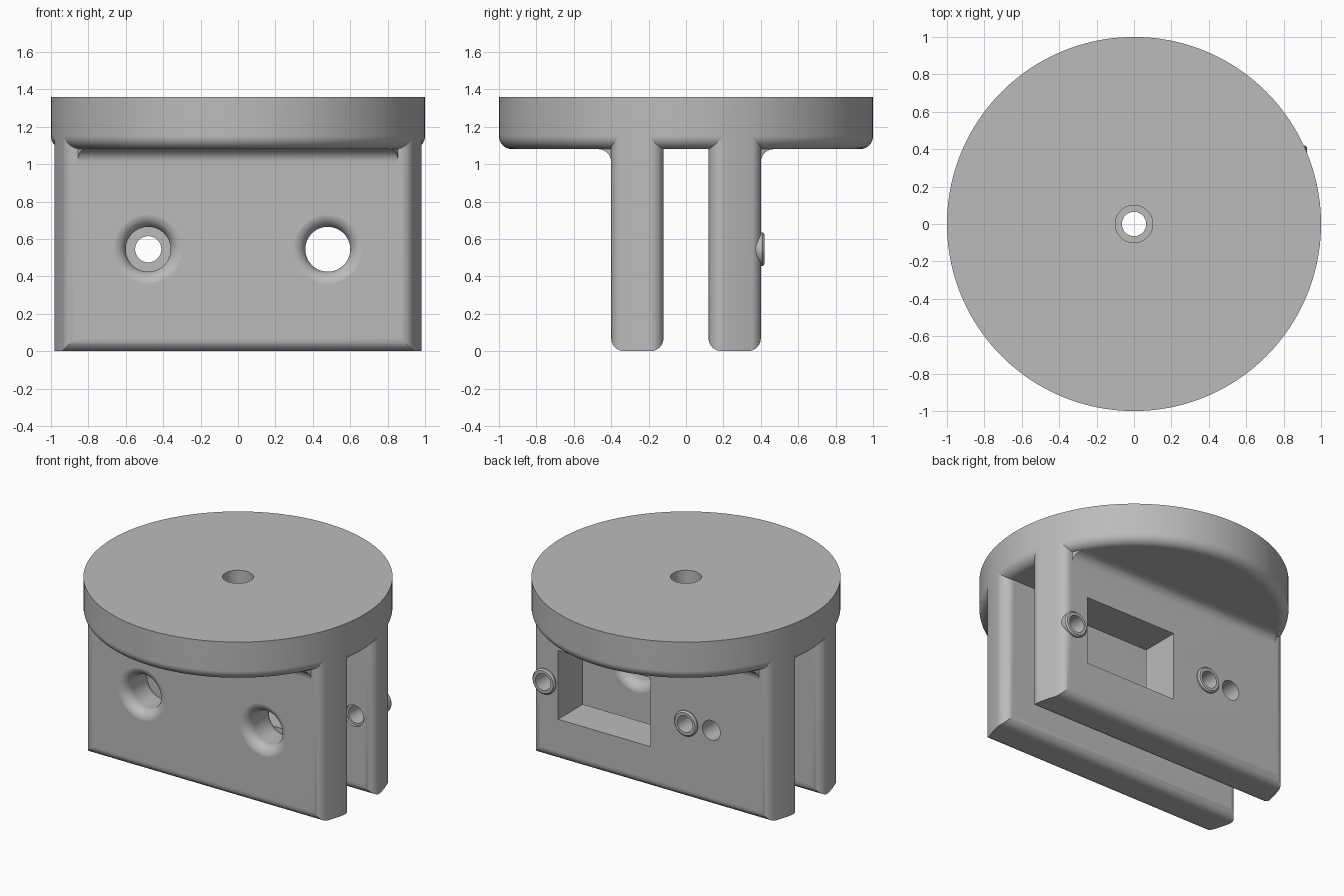
import bpy, bmesh
from math import sin, cos, atan2, sqrt, pi, radians
from mathutils import Matrix

if "Cube" in bpy.data.objects:
    bpy.data.objects.remove(bpy.data.objects["Cube"])

grey = bpy.data.materials.new("plain_grey")
grey.use_nodes = True
tone = (0.5, 0.5, 0.5, 1)
grey.diffuse_color = tone
grey.node_tree.nodes["Principled BSDF"].inputs["Base Color"].default_value = tone

F = 0.07                      # fillet radius
IN, OUT = 0.12, 0.40          # plate faces, measured from the middle of the slot
BASE, TOP = 1.08, 1.36        # underside and top of the disc
HOLE_X, HOLE_Z = 0.48, 0.545


def arc(cx, cy, r, a0, a1, n=10):
    steps = [a0 + (a1 - a0) * i / n for i in range(n + 1)]
    return [(cx + r * cos(a), cy + r * sin(a)) for a in steps]


def finish(name, bm):
    bmesh.ops.recalc_face_normals(bm, faces=bm.faces)
    mesh = bpy.data.meshes.new(name)
    bm.to_mesh(mesh)
    bm.free()
    mesh.materials.append(grey)
    ob = bpy.data.objects.new(name, mesh)
    bpy.context.collection.objects.link(ob)
    return ob


def prism(name, pts, axis, lo, hi):
    """Extrude a 2D outline along x (outline in y, z) or z (outline in x, y)."""
    bm = bmesh.new()
    place = (lambda a, b: (lo, a, b)) if axis == "x" else (lambda a, b: (a, b, lo))
    face = bm.faces.new([bm.verts.new(place(a, b)) for a, b in pts])
    new = bmesh.ops.extrude_face_region(bm, geom=[face])["geom"]
    move = (hi - lo, 0, 0) if axis == "x" else (0, 0, hi - lo)
    bmesh.ops.translate(bm, vec=move, verts=[v for v in new if isinstance(v, bmesh.types.BMVert)])
    return finish(name, bm)


def lathe(name, pts, steps, matrix=Matrix(), closed=True):
    """Spin an (r, z) profile around z, then place it."""
    bm = bmesh.new()
    vs = [bm.verts.new((r, 0, z)) for r, z in pts]
    es = [bm.edges.new(p) for p in zip(vs, vs[1:])]
    if closed:
        es.append(bm.edges.new((vs[-1], vs[0])))
    bmesh.ops.spin(bm, geom=vs + es, cent=(0, 0, 0), axis=(0, 0, 1), angle=2 * pi, steps=steps)
    bmesh.ops.remove_doubles(bm, verts=bm.verts, dist=1e-5)
    bmesh.ops.transform(bm, matrix=matrix, verts=bm.verts)
    return finish(name, bm)


def along_y(x, z):
    """Lathe axis turned to +y, through the point x, z."""
    return Matrix.Translation((x, 0, z)) @ Matrix.Rotation(radians(-90), 4, "X")


def rod(name, r, x, lo, hi):
    return lathe(name, [(0, lo), (r, lo), (r, hi), (0, hi)], 48, along_y(x, HOLE_Z), False)


def select(ob):
    bpy.ops.object.select_all(action="DESELECT")
    ob.select_set(True)
    bpy.context.view_layer.objects.active = ob


def boolean(ob, tool, operation):
    mod = ob.modifiers.new("cut", "BOOLEAN")
    mod.operation, mod.solver, mod.object = operation, "EXACT", tool
    select(ob)
    bpy.ops.object.modifier_apply(modifier=mod.name)
    bpy.data.objects.remove(tool)


def smooth(ob):
    select(ob)
    bpy.ops.object.shade_smooth_by_angle(angle=radians(30))
    mod = ob.modifiers.new("even_normals", "WEIGHTED_NORMAL")
    mod.keep_sharp = True


# Round top disc with a rounded lower rim and a counterbored centre hole
disc_profile = [(0.065, BASE)] + arc(1 - F, BASE + F, F, -pi / 2, 0)
disc_profile += [(1, TOP), (0.1, TOP), (0.1, 1.2), (0.065, 1.2)]
smooth(lathe("top_disc", disc_profile, 160))

# Plate plan: ends follow the disc wall, corners rounded
cin, cout = IN + F, OUT - F
xin, xout = (sqrt((1 - F) ** 2 - c * c) for c in (cin, cout))
ain, aout = atan2(cin, xin), atan2(cout, xout)
right_end = arc(xin, cin, F, -pi / 2, ain) + arc(0, 0, 1, ain, aout, 6)[1:-1] + arc(xout, cout, F, aout, pi / 2)
plan = right_end + [(-x, y) for x, y in reversed(right_end)]
# Plate section: rounded lower edges
section = arc(cin, F, F, pi, 1.5 * pi) + arc(cout, F, F, 1.5 * pi, 2 * pi)
section += [(OUT, BASE + F), (IN, BASE + F)]

for name, side in (("front", -1), ("back", 1)):
    plate = prism(name + "_plate", [(y * side, z) for y, z in section], "x", -1.1, 1.1)
    boolean(plate, prism("plan_cutter", [(x, y * side) for x, y in plan], "z", -0.1, 1.3), "INTERSECT")
    if side < 0:
        # Two through holes, rounded on both faces
        r = 0.12
        flare = [(0, -0.5), (r + F, -0.5)] + arc(r + F, F - OUT - 0.0005, F, 1.5 * pi, pi)
        flare += arc(r + F, -IN - F + 0.0005, F, pi, pi / 2) + [(r + F, 0), (0, 0)]
        for x in (-HOLE_X, HOLE_X):
            boolean(plate, lathe("hole_cutter", flare, 64, along_y(x, HOLE_Z), False), "DIFFERENCE")
    else:
        # Rectangular window, small hole and two insert seats
        window = [(0, 0), (0.6, 0), (0.6, 0.79), (0, 0.79)]
        window = [(y, max(z, 0.30)) for y, z in window]
        boolean(plate, prism("window_cutter", window, "x", 0, 0.73), "DIFFERENCE")
        for x, r in ((-HOLE_X, 0.07), (-0.285, 0.075), (0.835, 0.075)):
            boolean(plate, rod("hole_cutter", r, x, 0, 0.6), "DIFFERENCE")
    smooth(plate)

    # Concave blend between plate and disc
    blend = [(OUT - 0.01, BASE + 0.02), (OUT - 0.01, BASE - F)]
    blend += arc(OUT + F, BASE - F, F, pi, pi / 2) + [(OUT + F, BASE + 0.02)]
    strip = prism(name + "_blend", [(y * side, z) for y, z in blend], "x", -1, 1)
    boolean(strip, prism("round_cutter", arc(0, 0, 0.945, 0, 2 * pi, 96)[:-1], "z", 0.9, 1.2), "INTERSECT")
    smooth(strip)

# Ring inserts standing slightly proud of the back plate
ring = [(0.06, 0.14), (0.08, 0.14), (0.09, 0.38), (0.09, 0.41), (0.08, 0.42), (0.06, 0.42)]
for name, x in (("left", 0.835), ("right", -0.285)):
    smooth(lathe(name + "_insert", ring, 48, along_y(x, HOLE_Z)))
